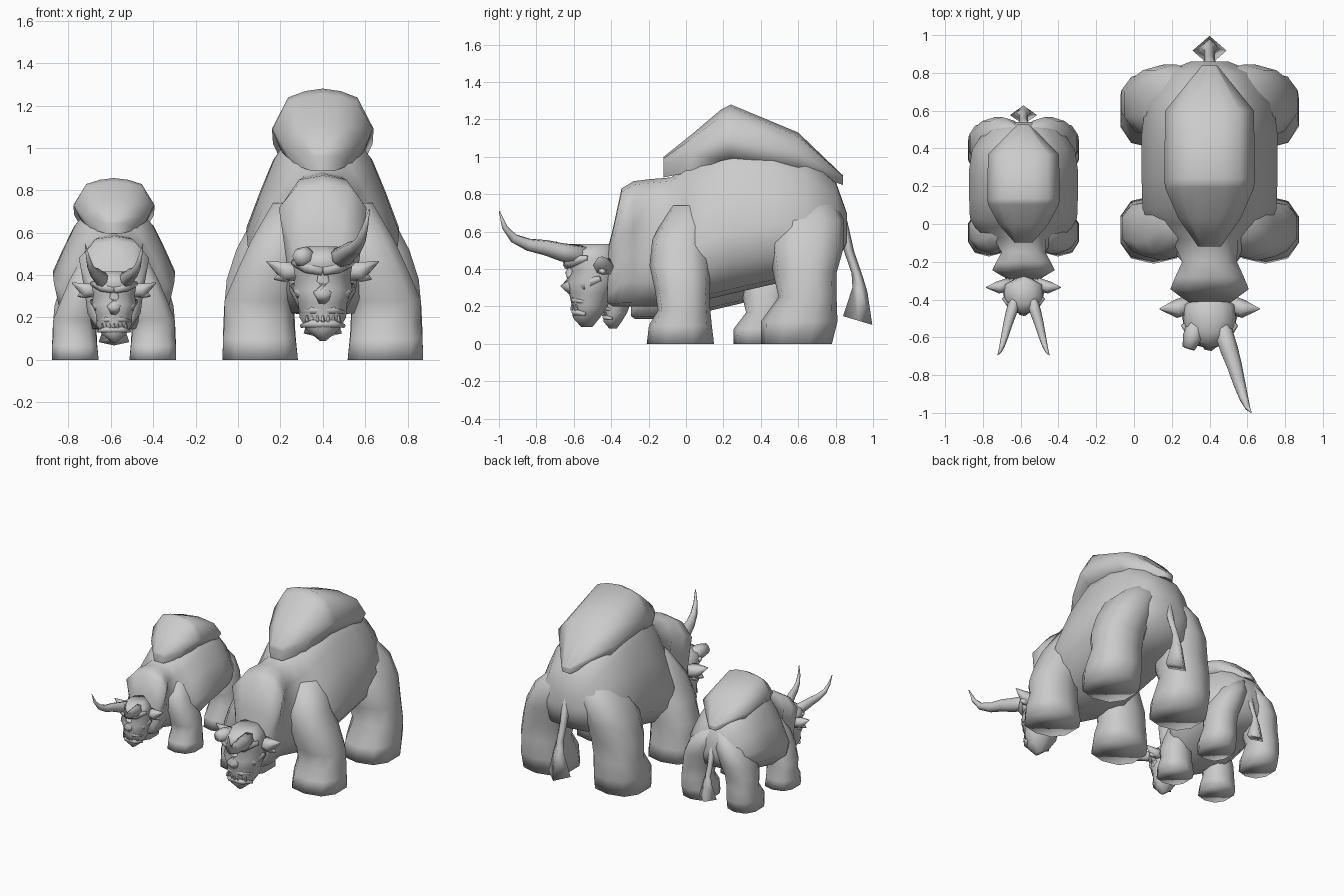
import bpy
import bmesh
import math
from mathutils import Vector

if "Cube" in bpy.data.objects:
    bpy.data.objects.remove(bpy.data.objects["Cube"], do_unlink=True)

# One plain hide colour for everything
hide = bpy.data.materials.new("stone_grey")
hide.use_nodes = True
colour = (0.6, 0.6, 0.6, 1)
hide.diffuse_color = colour
hide.node_tree.nodes["Principled BSDF"].inputs["Base Color"].default_value = colour


def loft(name, rings, place, angle=110):
    """Skin a list of equal rings, cap both ends, then shade it."""
    mesh = bpy.data.meshes.new(name)
    bm = bmesh.new()
    loops = [[bm.verts.new(place(Vector(p))) for p in ring] for ring in rings]
    for a, b in zip(loops, loops[1:]):
        n = len(a)
        for i in range(n):
            j = (i + 1) % n
            bm.faces.new((a[i], a[j], b[j], b[i]))
    bm.faces.new(loops[0])
    bm.faces.new(loops[-1])
    bmesh.ops.recalc_face_normals(bm, faces=bm.faces)
    bm.to_mesh(mesh)
    bm.free()
    mesh.materials.append(hide)
    obj = bpy.data.objects.new(name, mesh)
    bpy.context.collection.objects.link(obj)
    bpy.ops.object.select_all(action="DESELECT")
    obj.select_set(True)
    bpy.context.view_layer.objects.active = obj
    bpy.ops.object.shade_smooth_by_angle(angle=math.radians(angle))


def symmetric(half):
    """Close a half outline, which starts and ends at x = 0."""
    return half + [(-x, y, z) for x, y, z in half[-2:0:-1]]


def leg_ring(z, x, y, rx, ry, sides=10, power=.8):
    """Level, slightly boxy oval."""
    ring = []
    for i in range(sides):
        a = math.tau * (i + 0.5) / sides
        c, s = math.cos(a), math.sin(a)
        ring.append((x + rx * math.copysign(abs(c) ** power, c),
                     y + ry * math.copysign(abs(s) ** power, s), z))
    return ring


def tail_ring(z, y, rx, ry):
    """Diamond that dips towards the back."""
    dip = ry * .3
    return [(rx, y, z), (0, y + ry, z - dip), (-rx, y, z), (0, y - ry, z + dip)]


def tube(name, path, radii, place, sides=7):
    """Tapering tube along a path."""
    pts = [Vector(p) for p in path]
    rings = []
    for i, (p, r) in enumerate(zip(pts, radii)):
        d = pts[min(i + 1, len(pts) - 1)] - pts[max(i - 1, 0)]
        q = d.to_track_quat("Z", "Y")
        rings.append([p + q @ Vector((r * math.cos(math.tau * k / sides),
                                      r * math.sin(math.tau * k / sides), 0))
                      for k in range(sides)])
    loft(name, rings, place)


def placer(scale, offset, flip=1):
    return lambda p: Vector((p.x * flip * scale[0] + offset[0],
                             p.y * scale[1] + offset[1],
                             p.z * scale[2] + offset[2]))


# Torso rings: y, belly, back, half width, shoulder fullness
TORSO = [(-.42, .22, .5, .11, .9), (-.39, .2, .62, .14, 1.05), (-.345, .2, .83, .17, 1.22),
         (-.28, .2, .87, .165, 1.1), (-.2, .2, .88, .145, 1), (-.08, .2, .89, .25, .6),
         (0, .21, .95, .32, .6), (.08, .23, 1.01, .355, .6), (.25, .27, 1.1, .36, .63),
         (.47, .32, 1.08, .36, .65), (.64, .36, 1.02, .34, .66), (.8, .42, .87, .25, .68),
         (.86, .54, .7, .1, .7)]
# Hump rings: y, ridge, rim, underside, half width
HUMP = [(-.12, 1, .96, .89, .06), (.03, 1.12, 1.02, .92, .165), (.19, 1.255, 1.09, .98, .235),
        (.24, 1.28, 1.09, .99, .24), (.6, 1.13, 1.02, .93, .235), (.84, .9, .885, .85, .04)]
# Leg rings: z, x, y, x radius, y radius
FRONT_LEG = [(0, .295, -.03, .185, .18), (.1, .3, -.03, .178, .168), (.18, .3, -.01, .17, .14),
             (.28, .3, -.02, .17, .145), (.42, .25, -.03, .16, .165), (.56, .2, -.03, .145, .15),
             (.74, .12, .04, .12, .12)]
HIND_LEG = [(0, .295, .59, .185, .19), (.12, .3, .605, .178, .205), (.25, .3, .65, .172, .155),
            (.38, .28, .635, .18, .17), (.52, .24, .645, .175, .2), (.66, .18, .65, .16, .195),
            (.82, .07, .62, .1, .15)]
# Head rings: z, half width, face y, nape y
HEAD = [(.09, .015, -.56, -.5), (.14, .075, -.605, -.46), (.2, .11, -.61, -.42),
        (.27, .115, -.625, -.39), (.33, .14, -.64, -.36), (.39, .13, -.615, -.35),
        (.45, .14, -.66, -.35), (.5, .12, -.64, -.36), (.535, .07, -.58, -.37)]
# Tail rings: z, y, x radius, y radius
TAIL = [(.72, .82, .04, .03), (.5, .87, .03, .03), (.37, .915, .028, .03),
        (.29, .93, .045, .04), (.125, .918, .09, .078)]


def torso_ring(y, low, high, w, u):
    half = [(0, 0), (.6, .03), (.92, .2), (1, .4), ((1 + u) / 2, .62),
            (u, .82), (u * .62, .97), (0, 1)]
    return symmetric([(x * w, y, low + t * (high - low)) for x, t in half])


def hump_ring(y, ridge, rim, under, w):
    return symmetric([(0, y, ridge), (w * .35, y, ridge - .012),
                      (w * .68, y, ridge * .78 + rim * .22), (w, y, rim),
                      (w * .82, y, under), (0, y, under)])


def head_ring(z, w, face, nape):
    d = nape - face
    return symmetric([(0, face, z), (w * .55, face + d * .08, z), (w, face + d * .38, z),
                      (w * .95, face + d * .75, z), (0, nape, z)])


def beast(prefix, trunk, limbs, skull, horns, broken_horn):
    body, head = placer(*trunk), placer(*skull)
    loft(prefix + "_torso", [torso_ring(*r) for r in TORSO], body)
    loft(prefix + "_hump", [hump_ring(*r) for r in HUMP], body, 75)
    loft(prefix + "_tail", [tail_ring(*r) for r in TAIL], body)
    loft(prefix + "_head", [head_ring(*r) for r in HEAD], head)
    # Nose and mouth
    tube(prefix + "_nose", [(0, -.6, .43), (0, -.62, .37), (0, -.63, .32), (0, -.6, .28)],
         [.02, .03, .045, .03], head)
    for part, z in (("upper_lip", .235), ("lower_lip", .17)):
        tube(prefix + "_" + part, [(-.1, -.54, z - .01), (-.05, -.595, z),
                                   (.05, -.595, z), (.1, -.54, z - .01)],
             [.01, .02, .02, .01], head, 6)
    for i in range(-3, 4):
        x = i * .025
        y = -.608 + abs(x) * .3
        tube(prefix + "_tooth", [(x, y, .18), (x, y - .003, .21)], [.011, .004], head, 5)
    # Paired parts
    for side, flip in (("left", 1), ("right", -1)):
        tag = prefix + "_" + side
        leg_place, face = placer(*limbs, flip), placer(*skull, flip)
        for part, data in (("front_leg", FRONT_LEG), ("hind_leg", HIND_LEG)):
            loft(tag + "_" + part, [leg_ring(*r) for r in data], leg_place)
        tube(tag + "_brow", [(0, -.635, .42), (.07, -.61, .44), (.14, -.53, .46)],
             [.025, .035, .015], face, 6)
        tube(tag + "_cheek", [(.05, -.58, .31), (.1, -.54, .32), (.14, -.46, .35)],
             [.02, .035, .015], face, 6)
        # Jagged ear: a long upper point and a short lower one
        tube(tag + "_ear", [(.09, -.42, .41), (.18, -.45, .42), (.265, -.45, .465)],
             [.05, .048, .003], face, 6)
        tube(tag + "_ear_lobe", [(.13, -.43, .41), (.19, -.45, .395), (.23, -.45, .38)],
             [.035, .03, .003], face, 5)
        if broken_horn and side == "right":
            tube(tag + "_horn_stump", [(.06, -.5, .47), (.09, -.6, .485), (.11, -.66, .49)],
                 [.05, .052, .035], face)
        else:
            tube(tag + "_horn", [(.05, -.5, .47), (.1, -.66, .49), (.13, -.75, .515),
                                 (.155, -.84, .53), (.18, -.92, .565), (.2, -.97, .625),
                                 (.22, -.998, .71)],
                 [.05, .05, .042, .034, .025, .015, .003], placer(*horns, flip))


adult = ((1, 1, 1), (.4, 0, 0))
beast("adult", adult, adult, adult, adult, True)
middle = -.585
beast("calf", ((.8, .65, .67), (middle, -.02, 0)),
      ((.62, .7, .67), (middle, -.025, 0)),
      ((.75, .68, .75), (middle, -.03, .015)),
      ((.62, .68, .75), (middle, -.015, .015)), False)
